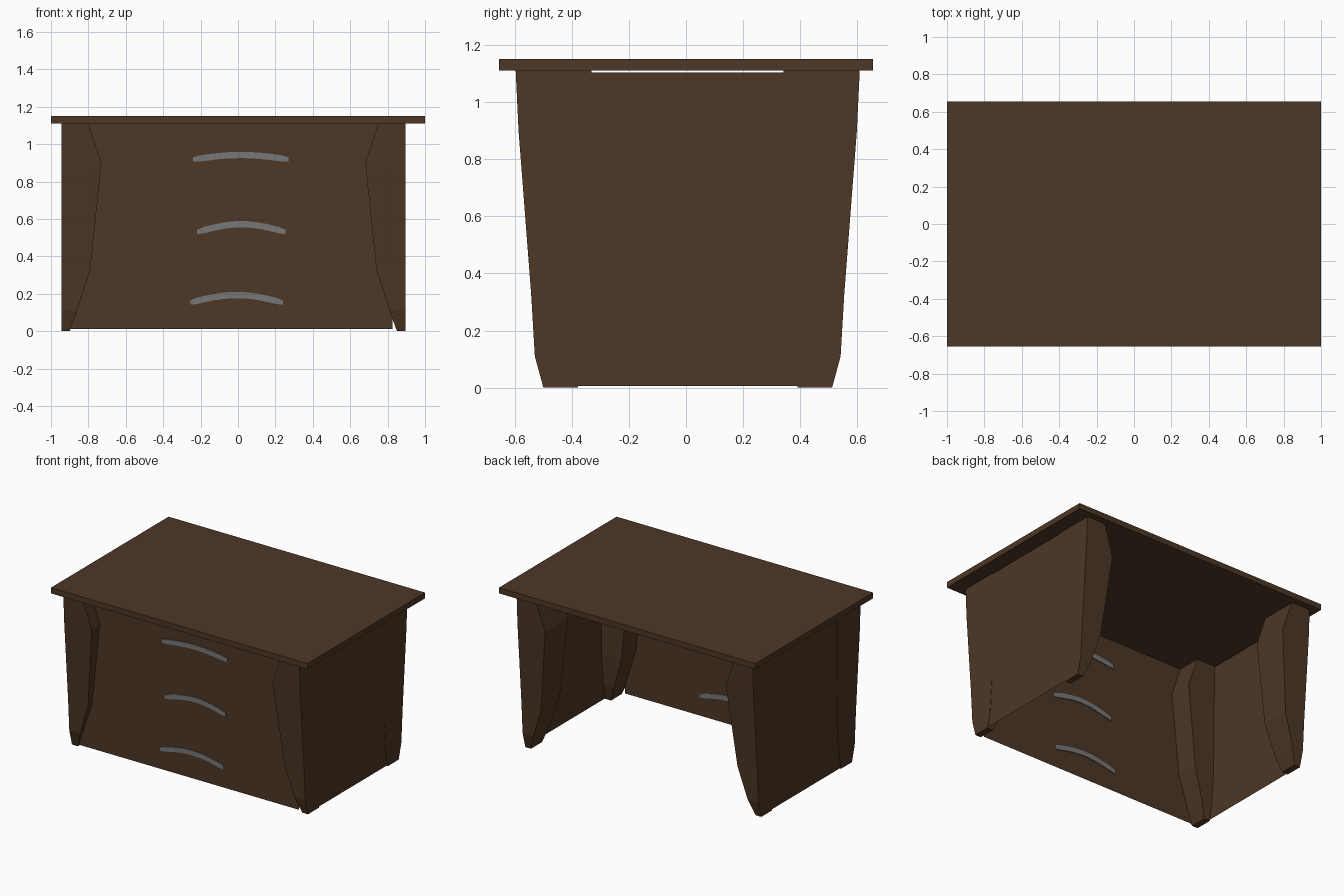
import bpy, bmesh, math

if "Cube" in bpy.data.objects:
    bpy.data.objects.remove(bpy.data.objects["Cube"])


def material(name, rgb):
    m = bpy.data.materials.new(name)
    m.diffuse_color = (*rgb, 1)
    m.use_nodes = True
    m.node_tree.nodes["Principled BSDF"].inputs["Base Color"].default_value = m.diffuse_color
    return m


BROWN = material("dark brown wood", (0.074, 0.038, 0.019))
GREY = material("handle grey", (0.19, 0.185, 0.185))


def make(name, mat, verts, faces):
    bm = bmesh.new()
    vs = [bm.verts.new(v) for v in verts]
    for f in faces:
        bm.faces.new([vs[i] for i in f])
    if len(faces) > 1:
        bmesh.ops.recalc_face_normals(bm, faces=bm.faces)
    me = bpy.data.meshes.new(name)
    bm.to_mesh(me)
    bm.free()
    me.materials.append(mat)
    ob = bpy.data.objects.new(name, me)
    bpy.context.collection.objects.link(ob)
    return ob


def loft(name, mat, rings):
    """Skin a list of four-point rings and cap both ends."""
    n = len(rings)
    faces = [(0, 1, 2, 3), tuple(4 * (n - 1) + i for i in range(4))]
    for k in range(n - 1):
        for i in range(4):
            j = (i + 1) % 4
            faces.append((4 * k + i, 4 * k + j, 4 * k + 4 + j, 4 * k + 4 + i))
    return make(name, mat, [p for r in rings for p in r], faces)


def rect(x0, x1, y0, y1, z):
    return [(x0, y0, z), (x1, y0, z), (x1, y1, z), (x0, y1, z)]


# Desk top
loft("desk_top", BROWN, [rect(-1, 1, -0.655, 0.655, z) for z in (1.11, 1.15)])

# Four shaped legs: height, width in x, outer y, inner y
PROFILE = [(0, 0.045, 0.505, 0.385), (0.11, 0.085, 0.535, 0.36),
           (0.33, 0.155, 0.548, 0.343), (0.9, 0.215, 0.592, 0.336),
           (1.11, 0.145, 0.602, 0.336)]
for xname, sx in (("left", -1), ("right", 1)):
    for yname, sy in (("front", -1), ("back", 1)):
        xo = -0.025 + sx * 0.92
        loft(f"{yname}_{xname}_leg", BROWN,
             [rect(xo, xo - sx * w, 0.006 + sy * yo, 0.006 + sy * yi, z)
              for z, w, yo, yi in PROFILE])

# Thin front panel
make("front_panel", BROWN, [(-0.92, -0.497, 0.012), (0.825, -0.497, 0.012),
                            (0.825, -0.497, 1.11), (-0.92, -0.497, 1.11)],
     [(0, 1, 2, 3)])

# Thin side panels between the legs
make("right_panel", BROWN, [(0.892, -0.49, 0.006), (0.892, 0.5, 0.006),
                            (0.897, 0.57, 1.104), (0.897, -0.55, 1.104)],
     [(0, 1, 2, 3)])
make("left_panel", BROWN, [(-0.942, -0.49, 0.006), (-0.942, 0.5, 0.006),
                           (-0.942, 0.55, 1.104), (-0.942, -0.55, 1.104)],
     [(3, 2, 1, 0)])

# Arched drawer handles, showing on both faces of the front panel
HANDLES = [("top", -0.24, 0.27, 0.918, 0.024), ("middle", -0.22, 0.255, 0.53, 0.042),
           ("bottom", -0.255, 0.24, 0.153, 0.04)]
for name, x0, x1, z, rise in HANDLES:
    rings = []
    for i in range(13):
        t = i / 12
        x = x0 + (x1 - x0) * t
        zc = z + rise * math.sin(math.pi * t)
        h = 0.012 if i in (0, 12) else 0.017
        rings.append([(x, -0.503, zc - h), (x, -0.491, zc - h),
                      (x, -0.491, zc + h), (x, -0.503, zc + h)])
    loft(f"{name}_handle", GREY, rings)
